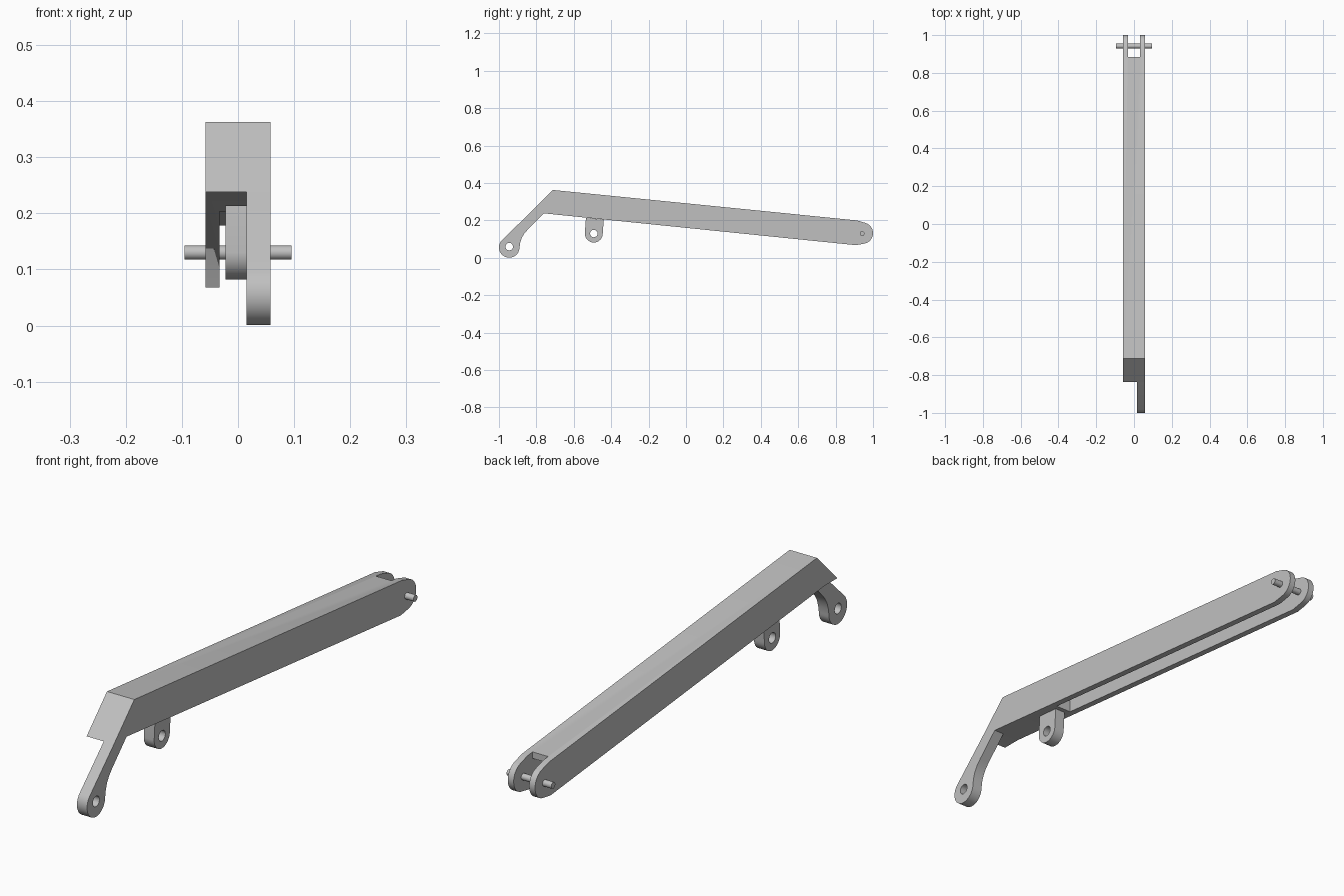
import bpy, bmesh
from math import sin, cos, radians, pi
from mathutils import Matrix

if "Cube" in bpy.data.objects:
    bpy.data.objects.remove(bpy.data.objects["Cube"])

steel = bpy.data.materials.new("grey steel")
steel.use_nodes = True
grey = (0.53, 0.53, 0.53, 1)
steel.diffuse_color = grey
steel.node_tree.nodes["Principled BSDF"].inputs["Base Color"].default_value = grey


def arc(y, z, r, start, end, steps=16):
    """Points on a circle in the side plane, angles in degrees."""
    angles = [radians(start + (end - start) * i / steps) for i in range(steps + 1)]
    return [(y + r * cos(a), z + r * sin(a)) for a in angles]


def finish(name, bm):
    bmesh.ops.recalc_face_normals(bm, faces=bm.faces)
    mesh = bpy.data.meshes.new(name)
    bm.to_mesh(mesh)
    bm.free()
    obj = bpy.data.objects.new(name, mesh)
    bpy.context.collection.objects.link(obj)
    mesh.materials.append(steel)
    return obj


def prism(name, profile, x0, x1):
    """Side profile of (y, z) points extruded across x."""
    bm = bmesh.new()
    face = bm.faces.new([bm.verts.new((x0, y, z)) for y, z in profile])
    new = bmesh.ops.extrude_face_region(bm, geom=[face])["geom"]
    bmesh.ops.translate(bm, vec=(x1 - x0, 0, 0),
                        verts=[v for v in new if isinstance(v, bmesh.types.BMVert)])
    return finish(name, bm)


def rod(name, y, z, r, half):
    """Round bar lying along x."""
    bm = bmesh.new()
    bmesh.ops.create_cone(bm, cap_ends=True, segments=32, radius1=r, radius2=r,
                          depth=2 * half,
                          matrix=Matrix.Translation((0, y, z)) @ Matrix.Rotation(pi / 2, 4, 'Y'))
    return finish(name, bm)


def cut(obj, cutter):
    mod = obj.modifiers.new("cut", 'BOOLEAN')
    mod.operation = 'DIFFERENCE'
    mod.solver = 'EXACT'
    mod.object = cutter
    bpy.context.view_layer.objects.active = obj
    bpy.ops.object.modifier_apply(modifier=mod.name)
    bpy.data.objects.remove(cutter)


HALF = 0.058     # half width of the beam
INNER = 0.033    # half width of the channel
KNEE = 0.238     # height of the underside at the bend

# Beam: sloped nose, straight body, rounded rear end
beam = prism("beam", [(-0.76, KNEE), (-0.837, KNEE), (-0.713, 0.363), (0.915, 0.2)]
             + arc(0.943, 0.132, 0.057, 73, -77) + [(0.907, 0.068)], -HALF, HALF)

# Channel below the beam, opening into the rear fork
cut(beam, prism("channel_cutter", [(-0.42, -0.1), (-0.42, 0.307), (0.885, 0.178),
                                   (0.885, 0.4), (1.1, 0.4), (1.1, -0.1)], -INNER, INNER))

# Front arm on the left side, ending in an eye
arm = prism("front_arm", [(-0.76, KNEE), (-0.837, KNEE)]
            + arc(-0.945, 0.056, 0.055, 135, 360, 24)
            + [(-0.886, 0.082), (-0.878, 0.107), (-0.865, 0.129), (-0.846, 0.151)],
            0.015, HALF)
cut(arm, rod("arm_hole_cutter", -0.945, 0.06, 0.02, 0.2))

# Hanging lug under the beam
lug = prism("lug", [(-0.44, 0.205), (-0.535, 0.214)]
            + arc(-0.493, 0.13, 0.048, 180, 360), -0.022, 0.022)
cut(lug, rod("lug_hole_cutter", -0.493, 0.13, 0.02, 0.2))

# Pin through the rear fork
pin = rod("fork_pin", 0.942, 0.13, 0.0125, 0.095)

bpy.ops.object.select_all(action='DESELECT')
for part in (beam, arm, lug, pin):
    part.select_set(True)
bpy.context.view_layer.objects.active = beam
bpy.ops.object.shade_smooth_by_angle(angle=radians(30))
